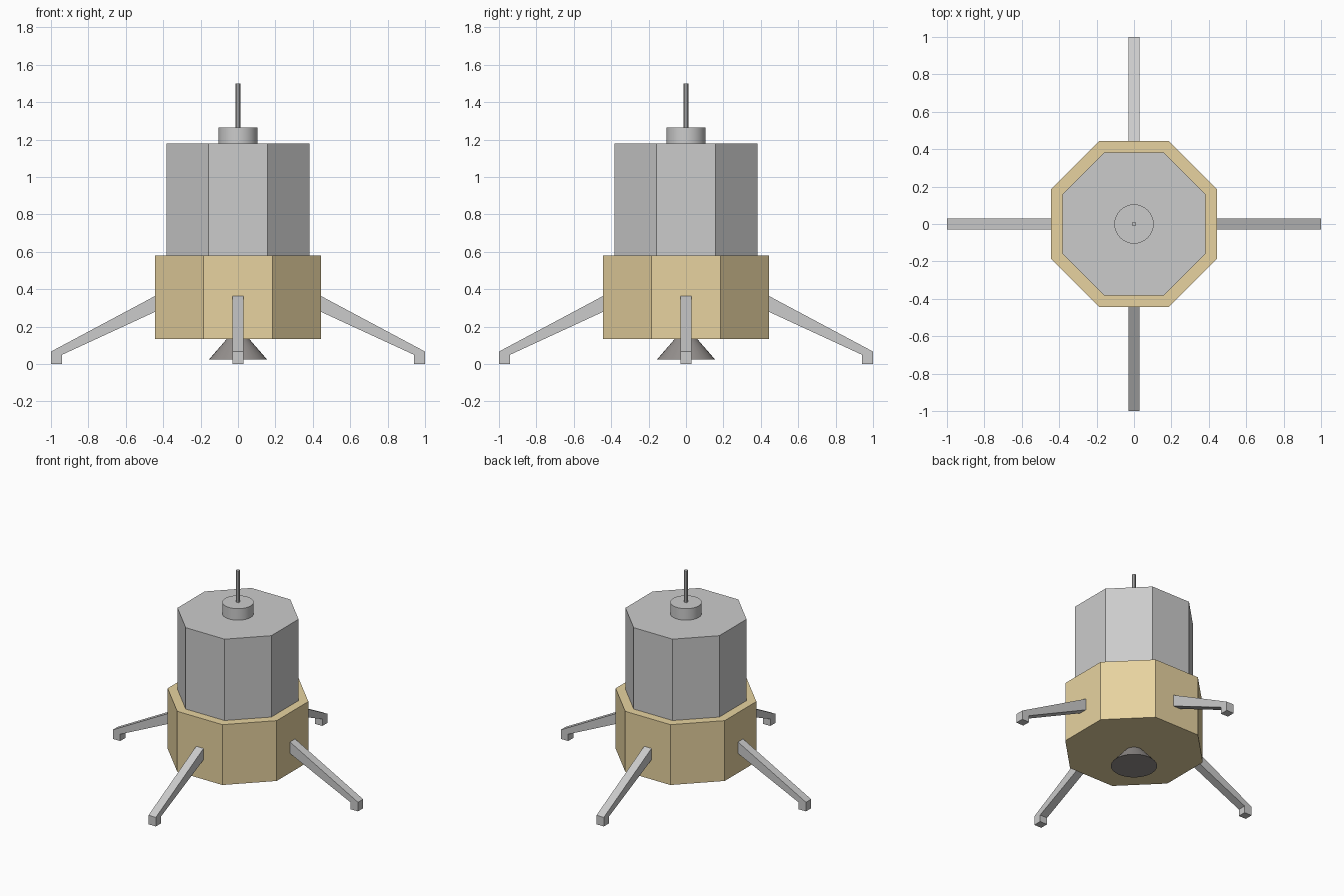
import bpy, bmesh, math

if "Cube" in bpy.data.objects:
    bpy.data.objects.remove(bpy.data.objects["Cube"])


def paint(obj, name, rgb):
    mat = bpy.data.materials.get(name) or bpy.data.materials.new(name)
    mat.diffuse_color = (*rgb, 1)
    mat.use_nodes = True
    mat.node_tree.nodes["Principled BSDF"].inputs["Base Color"].default_value = mat.diffuse_color
    obj.data.materials.append(mat)


def frustum(name, sides, r_low, r_high, z0, z1, turn=0.0, smooth=False):
    bpy.ops.mesh.primitive_cone_add(vertices=sides, radius1=r_low, radius2=r_high,
                                    depth=z1 - z0, location=(0, 0, (z0 + z1) / 2),
                                    rotation=(0, 0, turn))
    obj = bpy.context.object
    obj.name = name
    if smooth:
        bpy.ops.object.shade_smooth_by_angle(angle=math.radians(30))
    return obj


def octagon(name, apothem, z0, z1):
    # flat sides face the axes
    r = apothem / math.cos(math.pi / 8)
    return frustum(name, 8, r, r, z0, z1, math.pi / 8)


def leg(name, angle, width=0.06):
    # side profile of strut and foot, extruded across its width
    profile = [(0.44, 0.281), (0.94, 0.05), (0.94, 0), (1, 0), (1, 0.067), (0.44, 0.366)]
    bm = bmesh.new()
    face = bm.faces.new([bm.verts.new((x, -width / 2, z)) for x, z in profile])
    new = bmesh.ops.extrude_face_region(bm, geom=[face])["geom"]
    bmesh.ops.translate(bm, vec=(0, width, 0),
                        verts=[g for g in new if isinstance(g, bmesh.types.BMVert)])
    bmesh.ops.recalc_face_normals(bm, faces=bm.faces)
    mesh = bpy.data.meshes.new(name)
    bm.to_mesh(mesh)
    bm.free()
    obj = bpy.data.objects.new(name, mesh)
    obj.rotation_euler.z = angle
    bpy.context.collection.objects.link(obj)


# Body stages
paint(octagon("descent_stage", 0.445, 0.135, 0.58), "gold_foil", (0.8, 0.65, 0.35))
octagon("ascent_stage", 0.383, 0.58, 1.18)

# Engine nozzle under the body
nozzle = frustum("engine_nozzle", 32, 0.155, 0.055, 0.025, 0.14, smooth=True)
paint(nozzle, "dark_metal", (0.3, 0.28, 0.27))

# Docking hatch and antenna on the roof
frustum("docking_hatch", 32, 0.105, 0.105, 1.18, 1.265, smooth=True)
frustum("antenna", 8, 0.0125, 0.0125, 1.265, 1.5, smooth=False)

# Four landing legs
for i, side in enumerate(("right", "back", "left", "front")):
    leg(side + "_leg", i * math.pi / 2)
